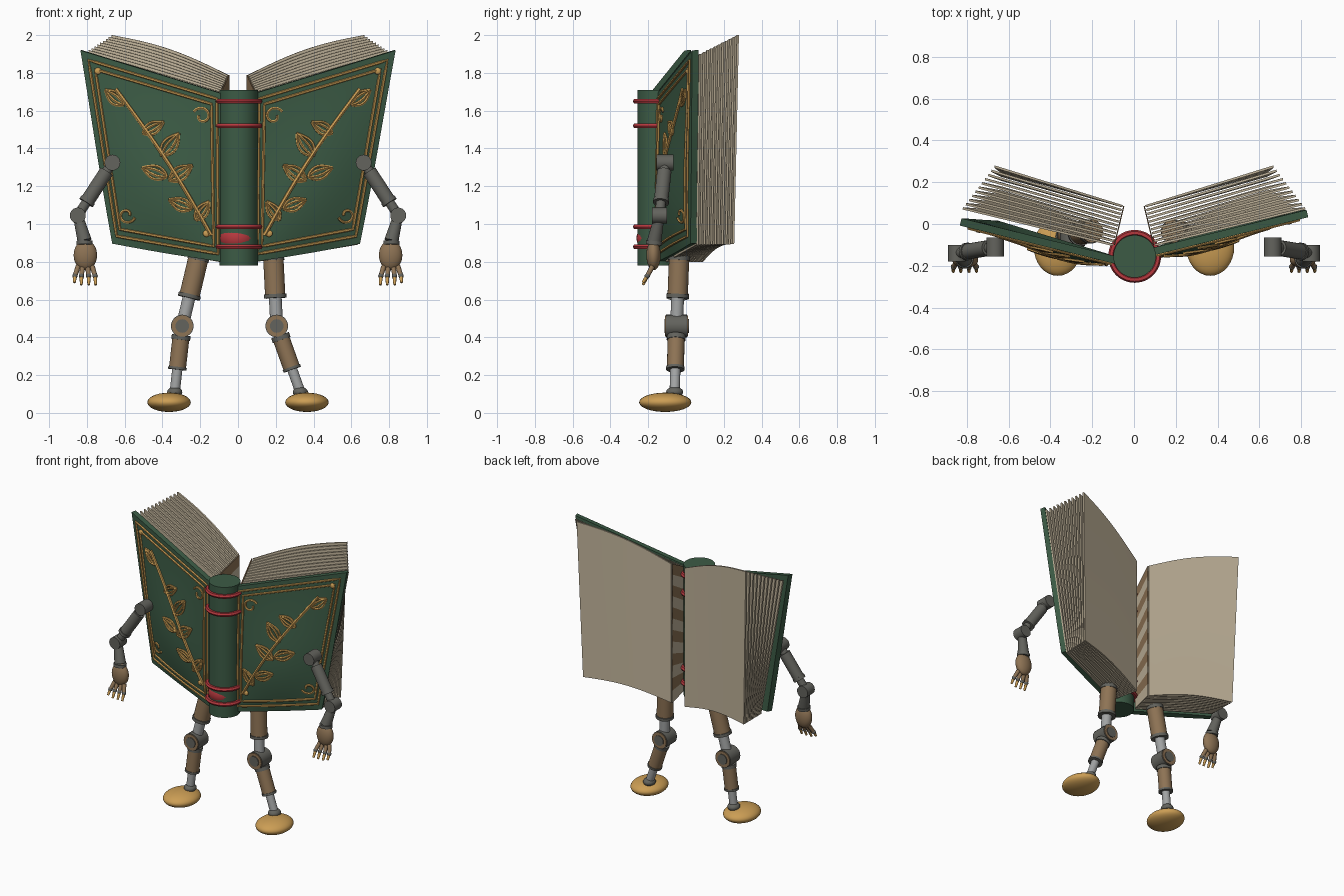
import bpy, bmesh, math
from mathutils import Vector

if "Cube" in bpy.data.objects:
    bpy.data.objects.remove(bpy.data.objects["Cube"], do_unlink=True)


def material(name, r, g, b):
    m = bpy.data.materials.new(name)
    m.use_nodes = True
    m.diffuse_color = (r, g, b, 1)
    m.node_tree.nodes["Principled BSDF"].inputs["Base Color"].default_value = (r, g, b, 1)
    return m


GREEN = material("cover_green", .045, .105, .06)
GOLD = material("gold", .60, .34, .09)
RED = material("band_red", .47, .04, .048)
PAPER = material("paper_cream", .54, .46, .33)
BROWN = material("limb_brown", .27, .172, .09)
GREY = material("joint_grey", .125, .125, .11)
STEEL = material("rod_steel", .36, .37, .37)


def finish(name, data, mat, thickness=0):
    """Link an object, bake its modifier or curve to a mesh and smooth it."""
    ob = bpy.data.objects.new(name, data)
    bpy.context.collection.objects.link(ob)
    data.materials.append(mat)
    if thickness:
        mod = ob.modifiers.new("thickness", 'SOLIDIFY')
        mod.thickness, mod.offset = thickness, 0
    bpy.ops.object.select_all(action='DESELECT')
    bpy.context.view_layer.objects.active = ob
    ob.select_set(True)
    if thickness or ob.type == 'CURVE':
        bpy.ops.object.convert(target='MESH')
    bpy.ops.object.shade_smooth_by_angle(angle=math.radians(40))
    return bpy.context.view_layer.objects.active


def from_bmesh(name, bm, mat, thickness=0):
    me = bpy.data.meshes.new(name)
    bm.to_mesh(me)
    bm.free()
    return finish(name, me, mat, thickness)


def rod(name, a, b, r1, mat, r2=None, sides=24):
    """Cylinder or cone between two points."""
    a, b = Vector(a), Vector(b)
    bm = bmesh.new()
    bmesh.ops.create_cone(bm, cap_ends=True, segments=sides, radius1=r1,
                          radius2=r2 or r1, depth=(b - a).length)
    ob = from_bmesh(name, bm, mat)
    ob.rotation_mode = 'QUATERNION'
    ob.rotation_quaternion = (b - a).to_track_quat('Z', 'Y')
    ob.location = (a + b) / 2


def ball(name, centre, radii, mat):
    bm = bmesh.new()
    bmesh.ops.create_uvsphere(bm, u_segments=32, v_segments=20, radius=1)
    bmesh.ops.scale(bm, vec=radii, verts=bm.verts)
    from_bmesh(name, bm, mat).location = centre


def tubes(name, paths, radius, mat):
    """Several round wires in one object; each path is (points, closed)."""
    cu = bpy.data.curves.new(name, 'CURVE')
    cu.dimensions = '3D'
    cu.bevel_depth, cu.bevel_resolution, cu.use_fill_caps = radius, 1, True
    for pts, closed in paths:
        sp = cu.splines.new('POLY')
        sp.points.add(len(pts) - 1)
        for p, q in zip(sp.points, pts):
            p.co = (*q, 1)
        sp.use_cyclic_u = closed
    finish(name, cu, mat)


def sheet(name, surface, nu, nv, thickness, mat):
    bm = bmesh.new()
    rows = [[bm.verts.new(surface(i / nu, j / nv)) for i in range(nu + 1)] for j in range(nv + 1)]
    for lo, hi in zip(rows, rows[1:]):
        for i in range(nu):
            bm.faces.new((lo[i], lo[i + 1], hi[i + 1], hi[i]))
    return from_bmesh(name, bm, mat, thickness)


def mix(a, b, t):
    return Vector(a).lerp(Vector(b), t)


def bilinear(inner_low, inner_top, outer_low, outer_top, u, v):
    return mix(mix(inner_low, outer_low, u), mix(inner_top, outer_top, u), v)


def cover(s, u, v):
    """Bulging cover board; s is the side."""
    p = bilinear((.08, -.155, .80), (.08, -.155, 1.69),
                 (.65 - .01 * s, .02, .897), (.83, .03, 1.92), u, v)
    w = min(max(1 - v, 0), 1) ** 1.7
    p.y += .02 * s - .048 * math.sin(math.pi * min(max(u, 0), 1)) * math.sin(math.pi * w)
    return Vector((s * p.x, p.y, p.z))


def page(s, t, u, v):
    """Leaf t of the fan, from the cover (0) to the open page (1)."""
    p = bilinear(mix((.10, -.10, .80), (.055, .085, .80), t),
                 mix((.10, -.10, 1.69), (.055, .085, 1.79), t),
                 mix((.63, .06, .89), (.635, .25, .893), t),
                 mix((.82, .075, 1.90), (.668, .275, 2.0), t), u, v)
    p.z += .03 * math.sin(math.pi * u) * t
    return Vector((s * p.x, p.y, p.z))


def binding(s, u, v):
    """Inner edge of the page block, with slanting rows."""
    p = page(s, u, 0, v)
    slant = .05 * (u - .5) * math.sin(math.pi * v)
    return p + Vector((-.006 * s, 0, slant))


def on_cover(s, x, z):
    """Point on the front of the cover at a given width and height."""
    u = v = .5
    for _ in range(15):
        v = (z - .80 - .10 * u) / (.89 + .13 * u)
        u = (x - .08) / (.56 + .19 * v)
    return cover(s, u, v) + Vector((0, -.022, 0))


def leaf(base, tip, side):
    """One half of a leaf outline, bowed to one side, or the vein for side 0."""
    (bx, bz), (tx, tz) = base, tip
    dx, dz = tx - bx, tz - bz
    pts = []
    for k in range(9):
        f = k / 8
        w = side * .25 * math.sin(math.pi * f ** .85)
        pts.append((bx + dx * f - dz * w, bz + dz * f + dx * w))
    return pts


def scroll(cx, cz, r, start):
    return [(cx + r * (1 - k / 24) * math.cos(start + k * .38),
             cz + r * (1 - k / 24) * math.sin(start + k * .38)) for k in range(17)]


LEAVES = [((.60, 1.63), (.70, 1.71)), ((.50, 1.48), (.39, 1.54)), ((.40, 1.36), (.31, 1.48)),
          ((.37, 1.25), (.50, 1.30)), ((.36, 1.23), (.24, 1.31)), ((.24, 1.08), (.36, 1.13)),
          ((.22, 1.02), (.15, 1.12))]

for s, side in ((1, "left"), (-1, "right")):
    # Cover board and leaves of paper
    sheet(side + "_cover", lambda u, v: cover(s, u, v), 16, 16, .036, GREEN)
    for i in range(11):
        sheet(f"{side}_page_{i + 1}", lambda u, v: page(s, i / 10, u, v), 14, 4, .011, PAPER)

    # Striped binding strip along the gutter
    strip = sheet(side + "_binding", lambda u, v: binding(s, u, v), 1, 24, .006, PAPER)
    strip.data.materials.append(BROWN)
    for f in strip.data.polygons:
        f.material_index = int((f.center.z - .80) / .08) % 2

    # Double gilt border
    frames = []
    for d in (.042, .082):
        corners = [(d, d), (1 - d, d), (1 - d, 1 - d), (d, 1 - d)]
        ring = []
        for a, b in zip(corners, corners[1:] + corners[:1]):
            for k in range(16):
                q = mix((*a, 0), (*b, 0), k / 16)
                ring.append(cover(s, q.x, q.y) + Vector((0, -.022, 0)))
        frames.append((ring, True))
    tubes(side + "_cover_border", frames, .008, GOLD)

    # Gilt branch, leaves and corner scrolls
    stem = [(.645 - .505 * k / 16 - .025 * math.sin(math.pi * k / 16), 1.715 - .775 * k / 16)
            for k in range(17)]
    tubes(side + "_branch", [([on_cover(s, *p) for p in stem], False)], .011, GOLD)
    lines = [leaf(a, b, w) for a, b in LEAVES for w in (-1, -.4, .4, 1)]
    lines += [scroll(.575, 1.05, .045, 3.5), scroll(.19, 1.57, .05, .5)]
    tubes(side + "_leaves", [([on_cover(s, *p) for p in ln], False) for ln in lines], .0075, GOLD)
    for k, spot in enumerate(((.74, 1.81), (.165, .95))):
        ball(f"{side}_stud_{k + 1}", on_cover(s, *spot), (.018, .01, .018), GOLD)

    # Leg
    hip, knee, ankle = [Vector(p) for p in (
        ((.185, -.035, .86), (.205, -.05, .46), (.33, -.06, .11)) if s > 0 else
        ((-.20, -.035, .86), (-.295, -.05, .46), (-.335, -.06, .11)))]
    thigh = lambda t: mix(hip, knee, t)
    shin = lambda t: mix(knee, ankle, t)
    rod(side + "_thigh", hip, thigh(.6), .054, BROWN)
    rod(side + "_hip_collar", thigh(.05), thigh(.13), .058, GREY)
    rod(side + "_thigh_collar", thigh(.58), thigh(.63), .06, GREY)
    rod(side + "_thigh_rod", thigh(.6), knee, .034, STEEL)
    out = Vector((0, 1, 0))
    rod(side + "_knee", knee - out * .055, knee + out * .055, .06, GREY)
    rod(side + "_knee_disc", knee - out * .06, knee + out * .06, .056, BROWN)
    rod(side + "_knee_cap", knee - out * .065, knee + out * .065, .036, GREY)
    rod(side + "_shin", shin(.15), shin(.64), .045, BROWN)
    rod(side + "_shin_upper_collar", shin(.14), shin(.21), .05, GREY)
    rod(side + "_shin_lower_collar", shin(.62), shin(.66), .049, GREY)
    rod(side + "_shin_rod", shin(.64), ankle, .027, STEEL)
    ball(side + "_ankle", ankle, (.04, .045, .028), GREY)
    ball(side + "_foot", (s * .365, -.11, .056), (.115, .138, .051), GOLD)

    # Arm
    shoulder, elbow, wrist = (Vector((s * x, y, z)) for x, y, z in
                              ((.665, -.11, 1.325), (.848, -.14, 1.045), (.812, -.168, .91)))
    upper = lambda t: mix(shoulder, elbow, t)
    rod(side + "_shoulder", shoulder - out * .045, shoulder + out * .045, .042, GREY)
    rod(side + "_upper_arm", shoulder, elbow, .026, GREY)
    rod(side + "_arm_sleeve", upper(.17), upper(.74), .038, GREY)
    rod(side + "_arm_collar", upper(.70), upper(.76), .042, GREY)
    rod(side + "_elbow", elbow - out * .04, elbow + out * .04, .042, GREY)
    rod(side + "_forearm", elbow, wrist, .026, GREY, .038)
    rod(side + "_wrist", wrist, wrist - Vector((0, .002, .02)), .043, GREY)
    ball(side + "_hand", (s * .808, -.172, .835), (.062, .038, .08), BROWN)
    for k, dx in enumerate((-.045, -.015, .018, .048)):
        root = Vector((s * (.808 + dx * .8), -.178, .775))
        joint = Vector((s * (.808 + dx * 1.15), -.205, .725))
        tip = Vector((s * (.808 + dx * 1.2), -.228, .678 + .012 * (k == 3)))
        rod(f"{side}_finger_{k + 1}", root, joint, .014, BROWN, .012, 12)
        ball(f"{side}_knuckle_{k + 1}", joint, (.014, .014, .014), GREY)
        rod(f"{side}_fingertip_{k + 1}", joint, tip, .011, GOLD, .007, 12)

# Spine with its bands and small oval plaque
axis = Vector((.003, -.155, 0))
up = Vector((0, 0, 1))
rod("spine", axis + up * .78, axis + up * 1.71, .102, GREEN, sides=40)
for k, z in enumerate((.88, .985, 1.52, 1.65)):
    ring = [axis + Vector((.112 * math.cos(a * math.pi / 24), .112 * math.sin(a * math.pi / 24), z))
            for a in range(48)]
    tubes(f"spine_band_{k + 1}", [(ring, True)], .0145, RED)
ball("spine_plaque", axis + Vector((-.004, -.009, .925)), (.098, .098, .085), RED)
